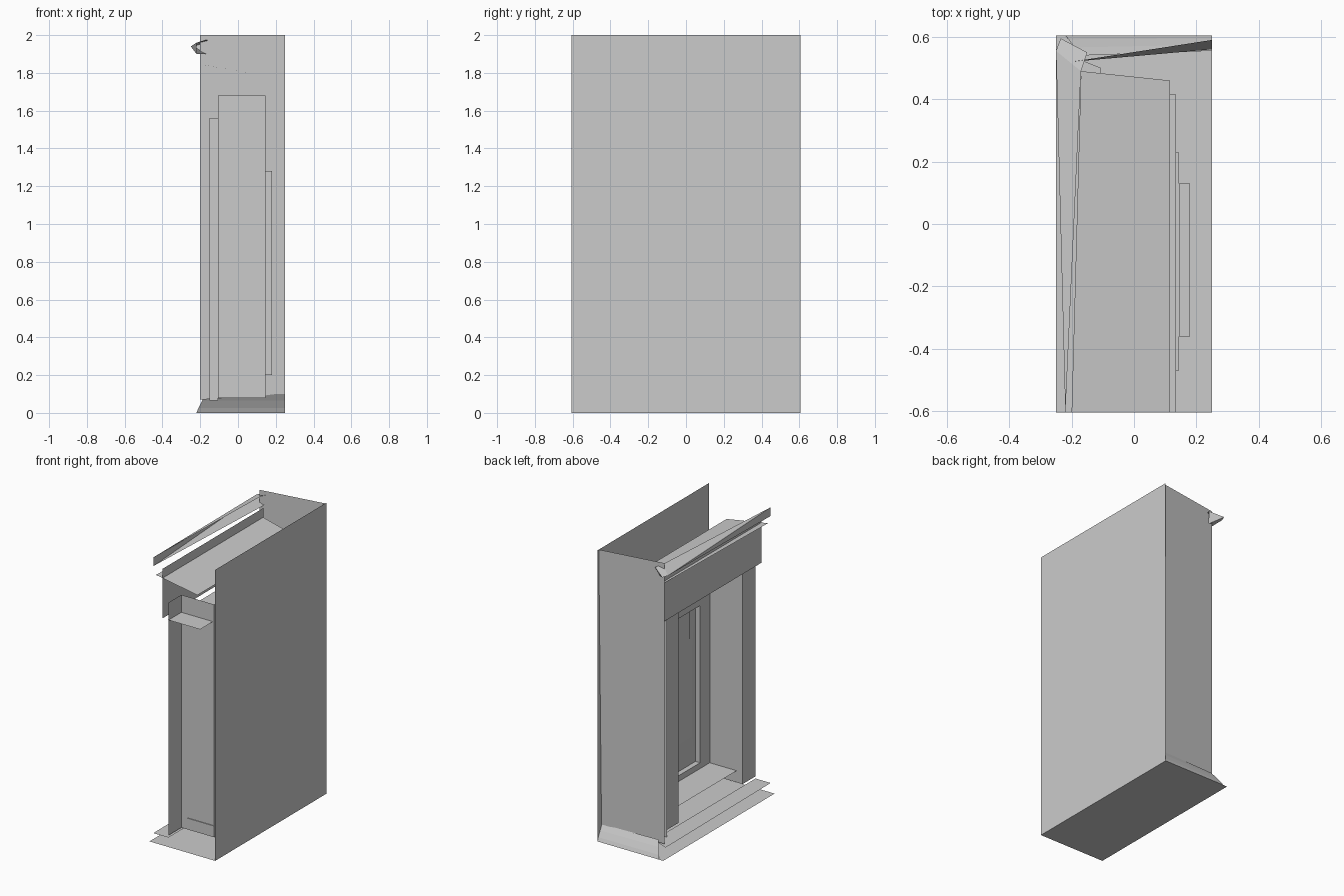
import bpy

if "Cube" in bpy.data.objects:
    bpy.data.objects.remove(bpy.data.objects["Cube"])

Y = 0.605  # half width


def mesh(name, verts, faces):
    me = bpy.data.meshes.new(name)
    me.from_pydata(verts, [], faces)
    me.update()
    ob = bpy.data.objects.new(name, me)
    bpy.context.collection.objects.link(ob)
    return ob


def poly(name, *pts):
    return mesh(name, pts, [tuple(range(len(pts)))])


def plane_x(name, x, y0, y1, z0, z1):
    return poly(name, (x, y0, z0), (x, y1, z0), (x, y1, z1), (x, y0, z1))


def plane_y(name, y, x0, x1, z0, z1):
    return poly(name, (x0, y, z0), (x1, y, z0), (x1, y, z1), (x0, y, z1))


def plane_z(name, z, x0, x1, y0, y1):
    return poly(name, (x0, y0, z), (x1, y0, z), (x1, y1, z), (x0, y1, z))


# Outer shell
plane_x("back_wall", 0.25, -Y, Y, 0, 2)
plane_z("base_plate", 0, -0.25, 0.25, -Y, Y)
poly("side_wall", (0.25, 0.56, 0.1), (-0.2, 0.52, 0.07), (-0.2, 0.52, 2), (0.25, 0.59, 2))

# Skirting along the closed side, wrapping towards the front
prof = [(0, 0.0), (0.01, 0.025), (0.03, 0.065), (0.05, 0.1)]
verts, faces = [], []
for inset, z in prof:
    verts += [(0.25, Y - inset, z), (-0.22 + inset, Y - inset * 1.3, z)]
for i in range(len(prof) - 1):
    a = i * 2
    faces.append((a, a + 1, a + 3, a + 2))
mesh("side_skirting", verts, faces)

# Front surround: header, sloping canopy above it, and soffit
plane_x("header", -0.15, -Y, 0.49, 1.56, 1.9)
poly("canopy", (-0.2, -Y, 1.845), (0.115, -Y, 1.79), (0.115, 0.46, 1.79), (-0.17, 0.49, 1.84))
plane_z("soffit", 1.56, -0.11, 0.135, -Y, 0.415)
plane_y("outer_return", 0.42, -0.15, -0.105, 0.065, 1.56)

# Doorway posts and deep jambs on both sides of the opening
for tag, jamb, outer in (("near", -0.465, -Y), ("far", 0.23, 0.5)):
    plane_x(tag + "_post", -0.105, min(jamb, outer), max(jamb, outer), 0.08, 1.68)
    plane_y(tag + "_jamb", jamb, -0.105, 0.145, 0.08, 1.68)

# Steps leading into the doorway
poly("threshold", (-0.22, -Y, 0.065), (-0.105, -Y, 0.065), (-0.105, 0.5, 0.065), (-0.23, 0.55, 0.065))
plane_z("inner_step", 0.16, -0.06, 0.145, -0.47, 0.23)


# Door: nested rectangles give the frame, recess and raised panel
rings = [(0.145, -0.465, 0.23, 0.08, 1.68), (0.145, -0.36, 0.13, 0.2, 1.28),
         (0.18, -0.36, 0.13, 0.2, 1.28), (0.165, -0.3, 0.06, 0.4, 1.0)]
verts, faces = [], []
for x, y0, y1, z0, z1 in rings:
    verts += [(x, y0, z0), (x, y1, z0), (x, y1, z1), (x, y0, z1)]
for r in range(len(rings) - 1):
    for k in range(4):
        a, b = r * 4 + k, r * 4 + (k + 1) % 4
        faces.append((a, b, b + 4, a + 4))
faces.append((12, 13, 14, 15))
mesh("door", verts, faces)
plane_x("door_window", 0.164, -0.28, 0.05, 1.04, 1.28)

# Cornice tapering along the front, with a short return at the closed side
A, B = (-0.22, -Y, 1.90), (-0.22, -Y, 1.96)
C, D, E = (-0.25, 0.555, 1.94), (-0.17, 0.49, 1.975), (-0.17, 0.52, 1.90)
F, G = (-0.235, 0.595, 1.94), (-0.15, 0.55, 1.97)
mesh("cornice", [A, B, C, D, E, F, G],
     [(0, 1, 2), (1, 3, 2), (0, 2, 4), (2, 3, 6, 5), (2, 5, 4), (4, 5, 6)])
